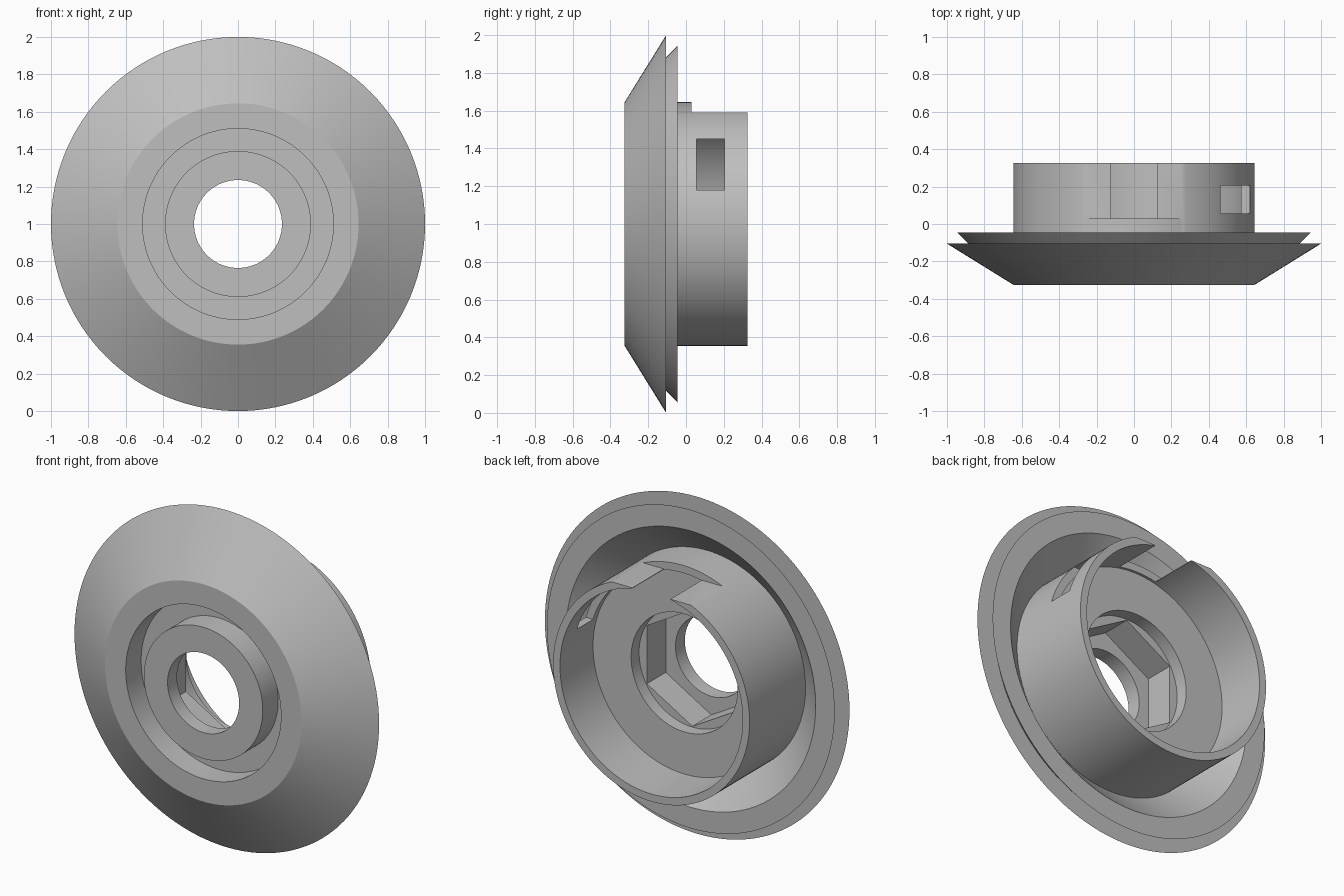
import bpy, bmesh, math
from mathutils import Matrix, Vector

old = bpy.data.objects.get("Cube")
if old:
    bpy.data.objects.remove(old, do_unlink=True)

SEGMENTS = 128
CENTRE = Vector((0, 0, 1))

grey = bpy.data.materials.new("plain_grey")
grey.use_nodes = True
colour = (0.52, 0.52, 0.52, 1)
grey.diffuse_color = colour
grey.node_tree.nodes["Principled BSDF"].inputs["Base Color"].default_value = colour


def add_object(name, bm):
    bmesh.ops.recalc_face_normals(bm, faces=bm.faces)
    mesh = bpy.data.meshes.new(name)
    bm.to_mesh(mesh)
    bm.free()
    mesh.materials.append(grey)
    obj = bpy.data.objects.new(name, mesh)
    bpy.context.collection.objects.link(obj)
    return obj


def lathe(name, profile):
    """Turn a closed (radius, y) profile around the y axis."""
    bm = bmesh.new()
    rings = []
    for i in range(SEGMENTS):
        a = math.tau * i / SEGMENTS
        rings.append([bm.verts.new(CENTRE + Vector((r * math.cos(a), y, r * math.sin(a))))
                      for r, y in profile])
    for i, ring in enumerate(rings):
        after = rings[(i + 1) % SEGMENTS]
        for j in range(len(profile)):
            k = (j + 1) % len(profile)
            bm.faces.new((ring[j], ring[k], after[k], after[j]))
    return add_object(name, bm)


def box_cutter(name, low, high):
    low, high = Vector(low), Vector(high)
    bm = bmesh.new()
    bmesh.ops.create_cube(bm, size=1, matrix=Matrix.Translation((low + high) / 2)
                          @ Matrix.Diagonal((*(high - low), 1)))
    return add_object(name, bm)


def hex_cutter(name, radius, y0, y1):
    bm = bmesh.new()
    place = Matrix.Translation((0, (y0 + y1) / 2, 1)) @ Matrix.Rotation(math.pi / 2, 4, "X")
    bmesh.ops.create_cone(bm, cap_ends=True, segments=6, radius1=radius, radius2=radius,
                          depth=y1 - y0, matrix=place)
    return add_object(name, bm)


# Flared dish, rear lip, collar, bored hub and front ring groove in one turning
body = lathe("flared_collar_body", [
    (0.645, -0.325), (1.0, -0.105), (0.885, -0.105), (0.945, -0.045),
    (0.82, -0.045), (0.645, -0.2), (0.645, 0.325), (0.6, 0.325),
    (0.6, 0.015), (0.35, 0.015), (0.35, -0.06), (0.235, -0.06),
    (0.235, -0.325), (0.39, -0.325), (0.39, -0.18), (0.51, -0.18),
    (0.51, -0.325)])

# Hex nut pocket, flat on top of the collar, key slot and side window
cutters = [
    hex_cutter("hex_pocket_cutter", 0.345, -0.237, 0.0),
    box_cutter("top_flat_cutter", (-0.4, 0.03, 1.59), (0.4, 0.5, 1.8)),
    box_cutter("key_slot_cutter", (-0.125, 0.03, 1.4), (0.125, 0.5, 1.7)),
    box_cutter("side_window_cutter", (0.3, 0.055, 1.18), (0.9, 0.205, 1.45)),
]
bpy.context.view_layer.objects.active = body
for cutter in cutters:
    cut = body.modifiers.new(cutter.name, "BOOLEAN")
    cut.operation = "DIFFERENCE"
    cut.solver = "EXACT"
    cut.object = cutter
    bpy.ops.object.modifier_apply(modifier=cut.name)
for cutter in cutters:
    bpy.data.objects.remove(cutter, do_unlink=True)

# Smooth the round walls, keep the machined edges crisp
bpy.ops.object.select_all(action="DESELECT")
body.select_set(True)
bpy.ops.object.shade_smooth_by_angle(angle=math.radians(25))
